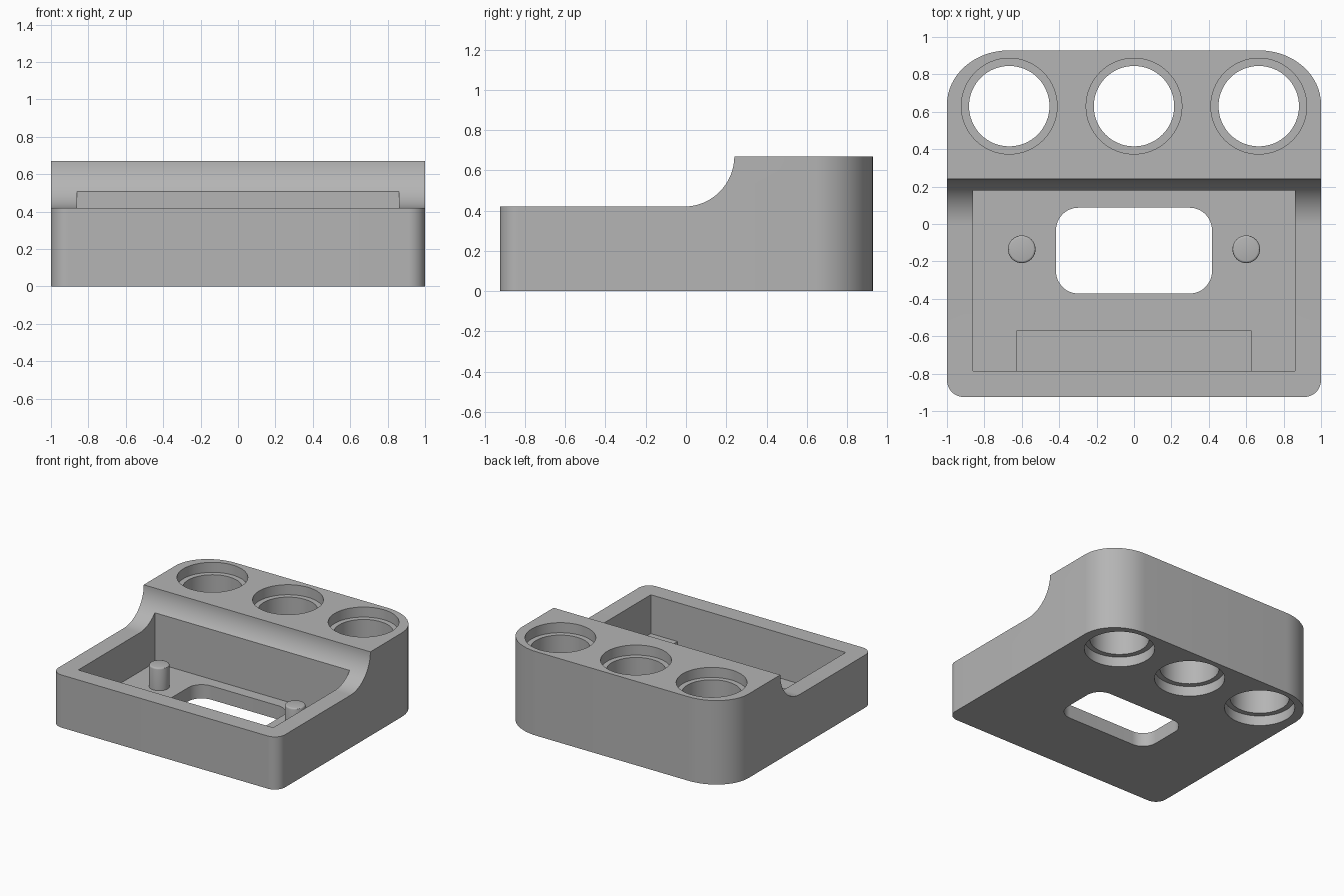
import bpy, bmesh
from math import cos, sin, pi, radians
from mathutils import Vector

if "Cube" in bpy.data.objects:
    bpy.data.objects.remove(bpy.data.objects["Cube"])

gray = bpy.data.materials.new("plain gray")
gray.use_nodes = True
COLOUR = (0.46, 0.46, 0.46, 1)
gray.diffuse_color = COLOUR
gray.node_tree.nodes["Principled BSDF"].inputs["Base Color"].default_value = COLOUR


def arc(cx, cy, rx, ry, start, end, steps=16):
    """Points on an elliptical arc, angles in degrees."""
    angles = [radians(start + (end - start) * i / steps) for i in range(steps + 1)]
    return [(cx + rx * cos(a), cy + ry * sin(a)) for a in angles]


def prism(name, points, low, high, along_x=False):
    """Extrude an outline along z, or a (y, z) outline along x."""
    bm = bmesh.new()
    place = (lambda p: (low, *p)) if along_x else (lambda p: (*p, low))
    face = bm.faces.new([bm.verts.new(place(p)) for p in points])
    grown = bmesh.ops.extrude_face_region(bm, geom=[face])["geom"]
    span = high - low
    move = Vector((span, 0, 0)) if along_x else Vector((0, 0, span))
    bmesh.ops.translate(bm, vec=move, verts=[v for v in grown if isinstance(v, bmesh.types.BMVert)])
    bmesh.ops.recalc_face_normals(bm, faces=bm.faces)
    mesh = bpy.data.meshes.new(name)
    bm.to_mesh(mesh)
    bm.free()
    mesh.materials.append(gray)
    obj = bpy.data.objects.new(name, mesh)
    bpy.context.collection.objects.link(obj)
    return obj


def rectangle(x, y0, y1):
    return [(-x, y0), (x, y0), (x, y1), (-x, y1)]


def circle(x, y, r, steps=64):
    return arc(x, y, r, r, 0, 360, steps)[:-1]


def rounded(x, y0, y1, front, back):
    """Outline with (rx, ry) corner radii at the front and the back."""
    (fx, fy), (bx, by) = front, back
    return (arc(-x + fx, y0 + fy, fx, fy, 180, 270)
            + arc(x - fx, y0 + fy, fx, fy, 270, 360)
            + arc(x - bx, y1 - by, bx, by, 0, 90)
            + arc(-x + bx, y1 - by, bx, by, 90, 180))


def carve(target, cutter):
    cutter.hide_render = True
    mod = target.modifiers.new("cut", "BOOLEAN")
    mod.operation, mod.solver, mod.object = "DIFFERENCE", "EXACT", cutter
    graph = bpy.context.evaluated_depsgraph_get()
    mesh = bpy.data.meshes.new_from_object(target.evaluated_get(graph))
    target.modifiers.clear()
    target.data = mesh
    bpy.data.objects.remove(cutter)


def smooth(obj):
    bpy.ops.object.select_all(action="DESELECT")
    obj.select_set(True)
    bpy.context.view_layer.objects.active = obj
    bpy.ops.object.shade_smooth_by_angle(angle=radians(30))


TOP, LIP, FLOOR = 0.67, 0.42, 0.11

# Main block, with small front corners and large back corners
body = prism("tray_body", rounded(1, -0.925, 0.928, (0.09, 0.09), (0.33, 0.29)), 0, TOP)

# Lower front with a concave sweep up to the raised back
sweep = [(-1.2, LIP)] + arc(-0.01, TOP, 0.25, 0.25, 270, 360, 24) + [(0.24, 1), (-1.2, 1)]
carve(body, prism("sweep_cutter", sweep, -1.2, 1.2, along_x=True))

# Pocket, shallow floor recess and through slot
carve(body, prism("pocket_cutter", rectangle(0.86, -0.785, 0.18), FLOOR, 1))
carve(body, prism("recess_cutter", rectangle(0.625, -0.785, -0.57), 0.06, 0.3))
slot = rounded(0.417, -0.372, 0.087, (0.12, 0.12), (0.12, 0.12))
carve(body, prism("slot_cutter", slot, -0.1, 0.3))

# Three through holes, counterbored at top and bottom
for x in (-0.667, 0, 0.667):
    for r, low, high in ((0.215, -0.1, 1), (0.256, TOP - 0.08, 1), (0.256, -0.1, 0.08)):
        carve(body, prism("hole_cutter", circle(x, 0.63, r), low, high))
smooth(body)

# Locating pegs with softened tops
for side, x in (("left", 0.6), ("right", -0.6)):
    peg = prism(side + "_peg", circle(x, -0.135, 0.074, 40), FLOOR - 0.01, 0.29)
    bm = bmesh.new()
    bm.from_mesh(peg.data)
    rim = [e for e in bm.edges if all(v.co.z > 0.28 for v in e.verts)]
    bmesh.ops.bevel(bm, geom=rim, offset=0.012, segments=3, profile=0.5, affect="EDGES")
    bm.to_mesh(peg.data)
    bm.free()
    smooth(peg)
